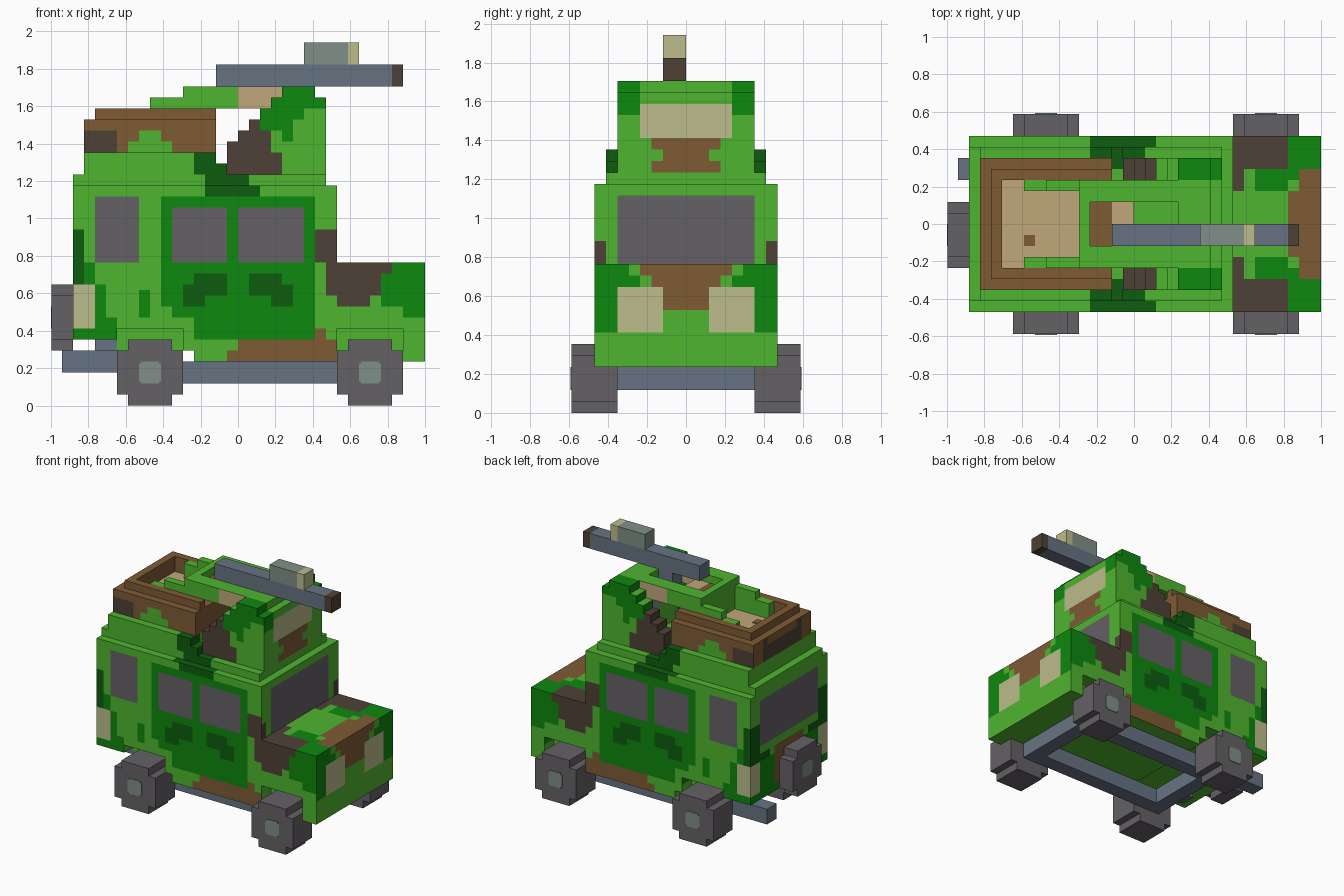
import bpy, bmesh
from mathutils import Vector

if "Cube" in bpy.data.objects:
    bpy.data.objects.remove(bpy.data.objects["Cube"])

U = 1 / 17  # one block; all sizes below are in blocks


def material(name, rgb):
    lin = [(c / 255 / 12.92) if c < 11 else ((c / 255 + 0.055) / 1.055) ** 2.4 for c in rgb]
    m = bpy.data.materials.new(name)
    m.use_nodes = True
    m.diffuse_color = (*lin, 1)
    bsdf = next(n for n in m.node_tree.nodes if n.type == 'BSDF_PRINCIPLED')
    bsdf.inputs["Base Color"].default_value = (*lin, 1)
    bsdf.inputs["Roughness"].default_value = 0.9
    return m


PALETTE = {
    "light_green": (79, 181, 47), "mid_green": (13, 136, 14), "dark_green": (13, 92, 14),
    "brown": (126, 91, 52), "dark_brown": (78, 65, 54), "rubber_grey": (101, 97, 102),
    "steel_blue": (103, 116, 131), "tan": (192, 167, 122), "beige": (188, 189, 139),
    "grey_green": (128, 144, 135)}
MATS = {k: material(k, v) for k, v in PALETTE.items()}
LG, MG, DG, BR, DB, GR, SL, TA, BE, GG = PALETTE


def prism(name, pts, lo, hi, col, paint=None, axis='y'):
    """Extrude a profile along y (pts are x,z) or x (pts are y,z).
    paint: direction -> rectangles (u0, v0, u1, v1, colour); sideways y is mirrored."""
    bm = bmesh.new()
    make = (lambda p: (p[0], lo, p[1])) if axis == 'y' else (lambda p: (lo, p[0], p[1]))
    f = bm.faces.new([bm.verts.new(make(p)) for p in pts])
    new = bmesh.ops.extrude_face_region(bm, geom=[f])["geom"]
    d = (0, hi - lo, 0) if axis == 'y' else (hi - lo, 0, 0)
    bmesh.ops.translate(bm, vec=d, verts=[g for g in new if isinstance(g, bmesh.types.BMVert)])
    bmesh.ops.recalc_face_normals(bm, faces=bm.faces[:])
    names = [col]
    paint = paint or {}
    plane = {'y': (0, 2), 'x+': (1, 2), 'x-': (1, 2), 'z+': (0, 1)}
    # Cut the faces along the borders of the painted areas
    cuts = set()
    for key, rects in paint.items():
        a, b = plane[key]
        for u0, v0, u1, v1, c in rects:
            for ax, t in ((a, u0), (a, u1), (b, v0), (b, v1)):
                cuts.add((ax, t))
                if ax == 1:
                    cuts.add((ax, -t))
    for ax, t in sorted(cuts):
        no = Vector((0, 0, 0))
        no[ax] = 1
        bmesh.ops.bisect_plane(bm, geom=bm.verts[:] + bm.edges[:] + bm.faces[:],
                               dist=1e-4, plane_co=no * t, plane_no=no)
    for f in bm.faces:
        n, c = f.normal, f.calc_center_median()
        key = ('y' if abs(n.y) > .5 else 'x+' if n.x > .5 else 'x-' if n.x < -.5
               else 'z+' if n.z > .5 else None)
        for u0, v0, u1, v1, pc in paint.get(key, []):
            a, b = plane[key]
            u = abs(c[a]) if a == 1 else c[a]
            v = abs(c[b]) if b == 1 else c[b]
            if u0 < u < u1 and v0 < v < v1:
                if pc not in names:
                    names.append(pc)
                f.material_index = names.index(pc)
    bmesh.ops.scale(bm, vec=(U, U, U), verts=bm.verts[:])
    me = bpy.data.meshes.new(name)
    bm.to_mesh(me)
    bm.free()
    for k in names:
        me.materials.append(MATS[k])
    ob = bpy.data.objects.new(name, me)
    bpy.context.scene.collection.objects.link(ob)
    return ob


def box(name, x0, x1, y0, y1, z0, z1, col, paint=None):
    return prism(name, [(x0, z0), (x1, z0), (x1, z1), (x0, z1)], y0, y1, col, paint)


def pair(name, x0, x1, y0, y1, z0, z1, col, paint=None):
    for side, s in (("left", 1), ("right", -1)):
        box(f"{name}_{side}", x0, x1, min(s * y0, s * y1), max(s * y0, s * y1), z0, z1, col, paint)


def octagon(u, v, r, n):
    k = r - n  # square with one-block notched corners
    return [(u + a, v + b) for a, b in ((-k, -r), (k, -r), (k, -k), (r, -k), (r, k), (k, k),
                                        (k, r), (-k, r), (-k, k), (-r, k), (-r, -k), (-k, -k))]


# Body shell with wheel arches, doors, windows, lamps and camouflage
body = [(-15, 6), (-11, 6), (-11, 7), (-5, 7), (-5, 5), (-4, 5), (-4, 4), (9, 4), (9, 7), (15, 7),
        (15, 4), (17, 4), (17, 13), (9, 13), (9, 20), (-15, 20)]
side = [(-15, 11, -14, 16, DG), (-15, 6, -12, 11, MG), (-14, 10, -13, 13, MG), (-12, 6, -11, 8, MG),
        (-15, 7, -13, 11, BE), (-13, 13, -9, 19, GR), (-9, 8, -8, 10.5, MG),
        (-7, 9, 7, 19, MG), (-6, 8, 7, 9, MG), (-4, 6, 7, 8, MG),
        (-6, 13, -1, 18, GR), (0, 13, 6, 18, GR),
        (-4, 10, -1, 12, DG), (-5, 9, -3, 11, DG), (1, 10, 4, 12, DG), (3, 9, 5, 11, DG),
        (-3, 19, 2, 20, DG), (-1, 4, 9, 5, BR), (0, 5, 9, 6, BR), (7, 6, 8, 7, BR),
        (7, 13, 9, 16, DB), (8, 10, 13, 13, DB), (9, 9, 12, 10, DB), (12, 12, 14, 13, DB),
        (13, 9, 17, 12, MG), (14, 12, 17, 13, MG), (15, 8, 17, 9, MG)]
nose = [(6, 7, 8, 13, MG), (4, 11, 6, 12, MG), (5, 12, 6, 13, MG), (0, 12, 4, 13, BR),
        (0, 11, 3, 12, BR), (0, 9, 2, 11, BR), (2, 7, 6, 11, BE),
        (7, 13, 8, 15, DB), (0, 13, 6, 19, GR)]
back = [(0, 6, 8, 11, MG), (6, 11, 8, 16, DG), (4, 11, 6, 12, DG), (0, 7, 3, 12, BR),
        (0, 13, 6, 19, GR), (6, 7, 8, 11, BE)]
above = [(9, 5, 14, 8, DB), (9, 3, 10, 5, DB), (11, 3, 14, 5, MG), (14, 4, 17, 8, MG),
         (14, 0, 17, 3, BR), (15, 3, 17, 5, BR), (-4, 7, 2, 8, DG)]
prism("body", body, -8, 8, LG, {'y': side, 'x+': nose, 'x-': back, 'z+': above})
box("rear_floor", -11, -5, -6, 6, 5, 7, LG)
box("front_floor", 9, 15, -6, 6, 4, 7, LG)

# Stepped roof
box("roof_slab", -15, 8, -7, 7, 20, 21, LG, {'y': [(-3, 20, 1, 21, DG)], 'z+': [(-4, 6, 1, 7, DG)]})
roof = [(-14, 21), (-1, 21), (-1, 22), (-2, 22), (-2, 23), (-14, 23)]
prism("roof_step", roof, -7, 7, LG,
      {'y': [(-4, 21, -1, 23, DG)], 'z+': [(-4, 5, -1, 7, DG)], 'x+': [(5, 21, 7, 23, DG)]})

# Open tub on the roof
camo = {'y': [(-14, 23, -11, 25, DB), (-10, 23, -6, 24, LG), (-9, 24, -7, 25, LG)]}
rear_camo = {'x-': [(0, 23, 6, 25, DB), (3, 25, 6, 26, DB)]}
pair("tub_wall", -14, -2, 4, 6, 23, 26, BR, camo)
pair("tub_rim", -13, -2, 4, 5, 26, 27, BR)
box("tub_back", -14, -12, -4, 4, 23, 26, BR, rear_camo)
box("tub_back_rim", -13, -12, -4, 4, 26, 27, BR)
box("tub_front", -4, -2, -4, 4, 23, 26, BR)
box("tub_floor", -12, -4, -4, 4, 23, 25, TA)
box("floor_spot", -10, -9, -2, -1, 25, 25.1, BR)

# Seated gunner: legs, shoulders, arms, head
pair("gunner_leg", -10, -8, 3, 4, 25, 27, LG)
pair("gunner_thigh", -8, -5, 3, 4, 25, 28, LG)
box("gunner_back", -5, -4, -4, 4, 25, 29, LG)
pair("gunner_shoulder", -4, 0, 2, 4, 27, 29, LG)
pair("gunner_arm", 0, 4, 2, 4, 27, 29, TA, {'z+': [(0, 2, 4, 4, LG)]})
box("gunner_head", -4, -2, -2, 2, 26, 28, BR)
box("gunner_face", -2, 0, -2, 2, 27, 28, TA)

# Three-sided gun shield with stepped rear edges
cheek = [(-1, 21), (8, 21), (8, 28), (7, 28), (7, 29), (4, 29), (4, 28), (3, 28), (3, 27),
         (2, 27), (2, 26), (1, 26), (1, 25), (0, 25), (0, 24), (-1, 24)]
cheek_paint = {'y': [(-1, 21, 3, 26, DB), (3, 21, 4, 23, DB), (2, 25, 8, 29, MG), (4, 24, 5, 25, MG),
                     (5, 25, 8, 26, LG), (6, 26, 8, 27, LG)],
               'x+': [(4, 26, 6, 29, MG)], 'x-': [(4, 21, 6, 26, DB), (4, 26, 6, 29, MG)],
               'z+': [(-1, 4, 2, 6, DB), (4, 4, 8, 6, MG)]}
for label, lo in (("left", 4), ("right", -6)):
    prism(f"shield_cheek_{label}", cheek, lo, lo + 2, LG, cheek_paint)
plate = [(4, 21), (8, 21), (8, 28), (7, 28), (7, 29), (4, 29)]
prism("shield_front", plate, -4, 4, LG,
      {'x+': [(0, 21, 3, 22, BR), (0, 22, 2, 23, BR), (0, 23, 3, 24, BR), (0, 24, 4, 27, BE)],
       'x-': [(0, 24, 4, 27, GG)]})

# Gun with sight and mount
box("gun_barrel", -2, 14, -2, 0, 29, 31, SL)
box("gun_muzzle", 14, 15, -2, 0, 29, 31, DB)
box("gun_sight", 6, 10, -2, 0, 31, 33, GG)
box("sight_lens", 10, 11, -2, 0, 31, 33, BE)
box("gun_mount", 2, 4, -2, 0, 27, 29, SL)

# Chassis rails, axles and exhaust
pair("chassis_rail", -9, 13, 4, 6, 2, 4, SL)
for label, x in (("rear", -8), ("front", 12)):
    box(f"{label}_axle", x - 1, x + 1, -6, 6, 2, 4, SL)
box("exhaust_pipe", -16, -9, 4, 6, 3, 5, SL)
pair("rear_bracket", -13, -9, 4, 6, 5, 6, SL)

# Wheels with hub plates
for label, x in (("rear", -8), ("front", 12)):
    for sname, s in (("left", 1), ("right", -1)):
        lo, hi = sorted((s * 6, s * 10))
        prism(f"{label}_wheel_{sname}", octagon(x, 3, 3, 1), lo, hi, GR)
        lo, hi = sorted((s * 10, s * 10.08))
        prism(f"{label}_hub_{sname}", octagon(x, 3, 1, 0.2), lo, hi, GG)

# Spare wheel on the back
prism("spare_wheel", octagon(-1, 8, 3, 1), -16.95, -15, GR, axis='x')
prism("spare_hub", octagon(-1, 8, 1, 0.2), -17, -16.95, GG, axis='x')
